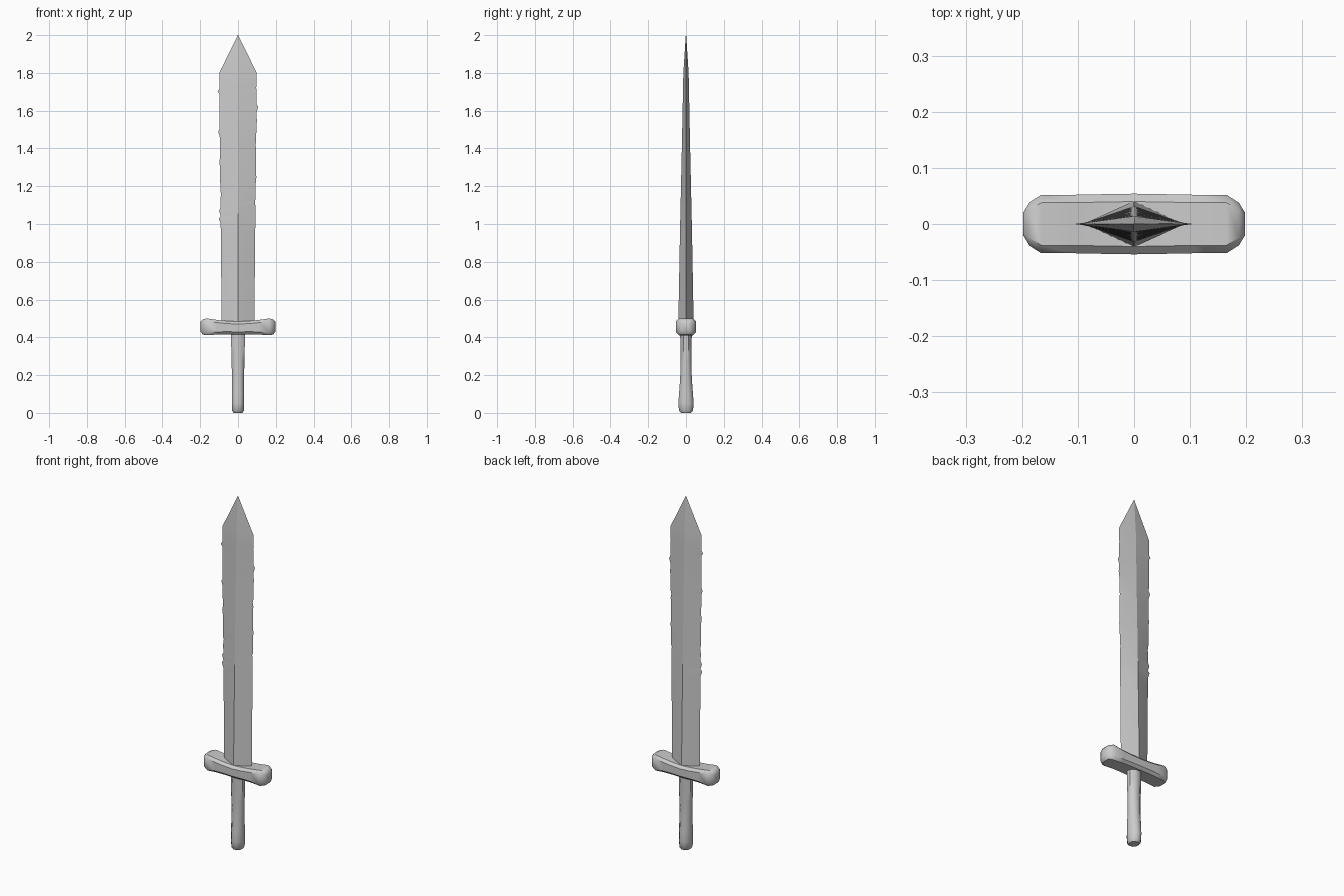
import bpy, bmesh, math

if "Cube" in bpy.data.objects:
    bpy.data.objects.remove(bpy.data.objects["Cube"])


def loft(name, rings, smooth_angle):
    """Skin a list of equal-length rings and cap both ends."""
    bm = bmesh.new()
    loops = [[bm.verts.new(p) for p in ring] for ring in rings]
    n = len(loops[0])
    for a, b in zip(loops, loops[1:]):
        for i in range(n):
            j = (i + 1) % n
            bm.faces.new((a[i], a[j], b[j], b[i]))
    bm.faces.new(loops[0][::-1])
    bm.faces.new(loops[-1])
    bmesh.ops.remove_doubles(bm, verts=bm.verts, dist=1e-5)
    bmesh.ops.recalc_face_normals(bm, faces=bm.faces)
    mesh = bpy.data.meshes.new(name)
    bm.to_mesh(mesh)
    bm.free()
    obj = bpy.data.objects.new(name, mesh)
    bpy.context.collection.objects.link(obj)
    bpy.ops.object.select_all(action='DESELECT')
    obj.select_set(True)
    bpy.context.view_layer.objects.active = obj
    bpy.ops.object.shade_smooth_by_angle(angle=math.radians(smooth_angle))
    return obj


def lerp_profile(profile, z):
    for (z0, *a), (z1, *b) in zip(profile, profile[1:]):
        if z0 <= z <= z1:
            t = (z - z0) / (z1 - z0)
            return [u + (v - u) * t for u, v in zip(a, b)]


# Blade: diamond section (z, half width, half thickness) with nicked edges
blade_profile = [(0.45, 0.086, 0.041), (0.95, 0.091, 0.032), (1.4, 0.096, 0.022),
                 (1.8, 0.099, 0.014), (2.0, 0.001, 0.001)]
nicks = {-1: {1.03: 0.010, 1.07: 0.008, 1.16: -0.004, 1.33: 0.004, 1.49: 0.008, 1.70: 0.010},
         1: {1.12: -0.004, 1.25: 0.003, 1.42: -0.004, 1.55: 0.004, 1.62: 0.009, 1.72: -0.003}}
stations = {p[0] for p in blade_profile}
for side in nicks.values():
    for z in side:
        stations |= {z, round(z - 0.03, 3), round(z + 0.015, 3)}
rings = []
for z in sorted(stations):
    w, t = lerp_profile(blade_profile, z)
    r = w + nicks[1].get(z, 0)
    l = w + nicks[-1].get(z, 0)
    rings.append([(r, 0, z), (w * 0.9, t * 0.12, z), (0, t, z), (-w * 0.9, t * 0.12, z),
                  (-l, 0, z), (-w * 0.9, -t * 0.12, z), (0, -t, z), (w * 0.9, -t * 0.12, z)])
loft("blade", rings, 8)

# Guard: chamfered bar along x (x, half depth, bottom z, top z)
half = [(0.0, 0.054, 0.415, 0.484), (0.06, 0.053, 0.416, 0.487), (0.11, 0.052, 0.415, 0.492),
        (0.165, 0.052, 0.411, 0.50), (0.187, 0.038, 0.415, 0.495), (0.198, 0.02, 0.43, 0.482)]
bar = [(-x, y, b, t) for x, y, b, t in half[:0:-1]] + half
rings = []
for x, y, b, t in bar:
    c = 0.014 if y > 0.03 else 0.006
    rings.append([(x, -y, b + c), (x, -y + c, b), (x, y - c, b), (x, y, b + c),
                  (x, y, t - c), (x, y - c, t), (x, -y + c, t), (x, -y, t - c)])
loft("guard", rings, 40)

# Grip: rounded eight-sided handle flaring toward the pommel end (z, rx, ry)
grip = [(0.0, 0.024, 0.027), (0.012, 0.031, 0.037), (0.05, 0.033, 0.041), (0.10, 0.033, 0.037),
        (0.18, 0.032, 0.031), (0.28, 0.034, 0.028), (0.36, 0.036, 0.030), (0.44, 0.037, 0.031)]
rings = []
for z, rx, ry in grip:
    k = 1 / math.cos(math.pi / 8)
    rings.append([(rx * k * math.cos((i + 0.5) * math.pi / 4),
                   ry * k * math.sin((i + 0.5) * math.pi / 4), z) for i in range(8)])
loft("grip", rings, 50)
